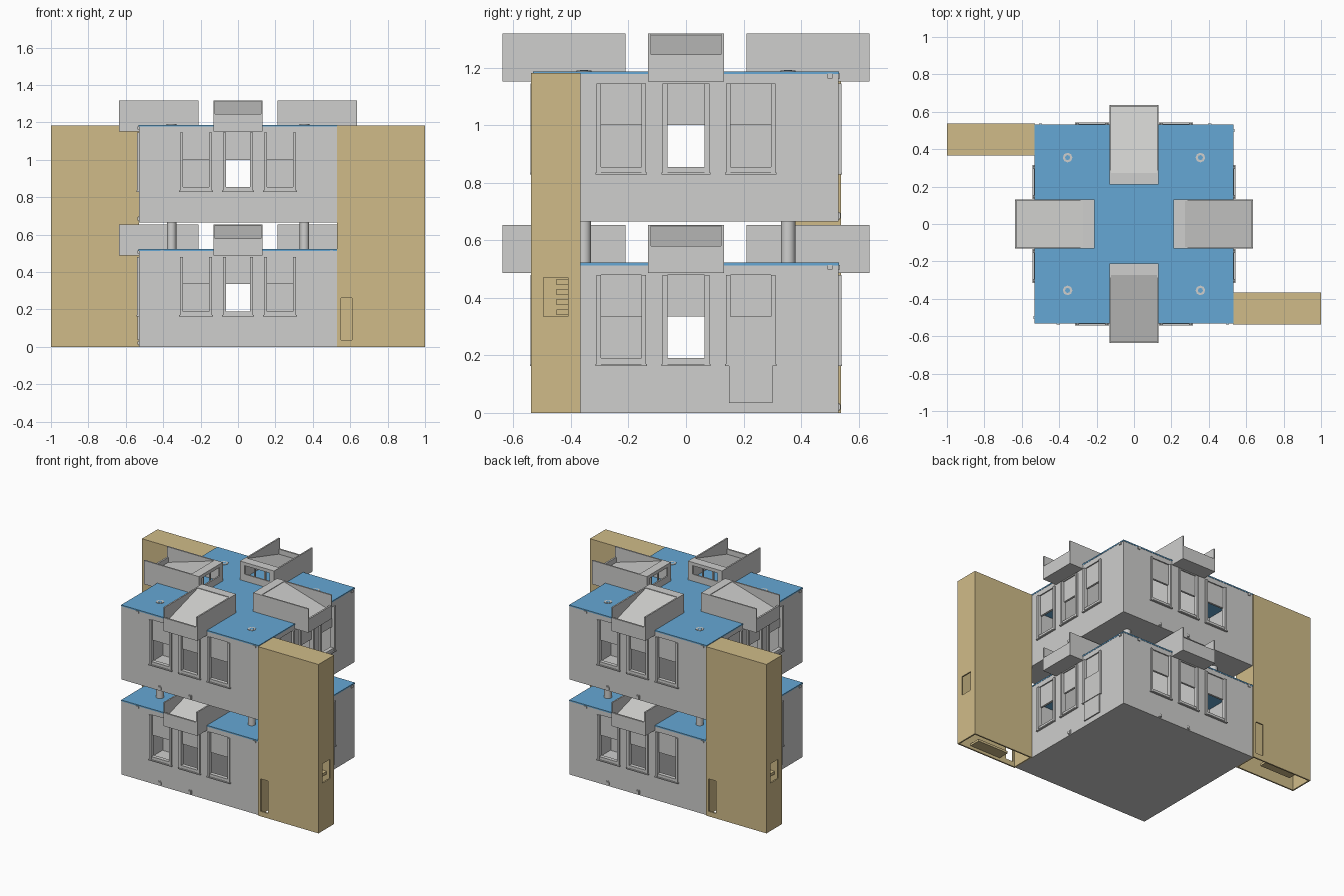
import bpy, bmesh, math
from mathutils import Matrix

cube = bpy.data.objects.get("Cube")
if cube:
    bpy.data.objects.remove(cube, do_unlink=True)


def material(name, rgb):
    m = bpy.data.materials.new(name)
    m.use_nodes = True
    m.diffuse_color = (*rgb, 1)
    m.node_tree.nodes["Principled BSDF"].inputs["Base Color"].default_value = (*rgb, 1)
    return m


GREY = material("light grey", (0.62, 0.62, 0.61))
BLUE = material("roof blue", (0.13, 0.39, 0.66))
TAN = material("sand tan", (0.63, 0.50, 0.25))


def spin(k):
    return Matrix.Rotation(k * math.pi / 2, 4, 'Z')


def box(bm, x, y, z, turn=0):
    """Box between (min, max) pairs, turned in quarter steps about z."""
    size = [b - a for a, b in (x, y, z)]
    mid = [(a + b) / 2 for a, b in (x, y, z)]
    mat = spin(turn) @ Matrix.Translation(mid) @ Matrix.Diagonal((*size, 1))
    bmesh.ops.create_cube(bm, size=1, matrix=mat)


def prism(bm, profile, x0, x1, turn=0):
    """Extrude a (y, z) profile along x."""
    face = bm.faces.new([bm.verts.new((x0, y, z)) for y, z in profile])
    out = bmesh.ops.extrude_face_region(bm, geom=[face])
    bmesh.ops.translate(bm, vec=(x1 - x0, 0, 0),
                        verts=[g for g in out["geom"] if isinstance(g, bmesh.types.BMVert)])
    verts = list(face.verts) + [g for g in out["geom"] if isinstance(g, bmesh.types.BMVert)]
    bmesh.ops.transform(bm, matrix=spin(turn), verts=list(set(verts)))


def finish(bm, name, mat):
    bmesh.ops.recalc_face_normals(bm, faces=bm.faces)
    mesh = bpy.data.meshes.new(name)
    bm.to_mesh(mesh)
    bm.free()
    mesh.materials.append(mat)
    ob = bpy.data.objects.new(name, mesh)
    bpy.context.collection.objects.link(ob)
    return ob


def carve(ob, bm):
    """Cut the boxes in bm out of ob and bake the result."""
    cutter = finish(bm, "cutter", GREY)
    cutter.hide_render = True
    mod = ob.modifiers.new("cut", 'BOOLEAN')
    mod.operation, mod.solver, mod.object = 'DIFFERENCE', 'EXACT', cutter
    mod.use_self = True
    graph = bpy.context.evaluated_depsgraph_get()
    mesh = bpy.data.meshes.new_from_object(ob.evaluated_get(graph))
    ob.modifiers.clear()
    ob.data = mesh
    bpy.data.objects.remove(cutter, do_unlink=True)


R = 0.53                       # half width of the block
WINDOWS = ((-0.225, 0.07), (0, 0.065), (0.225, 0.07))


def storey(z0, level):
    # hollow walls
    bm = bmesh.new()
    box(bm, (-R, R), (-R, R), (z0, z0 + 0.518))
    walls = finish(bm, level + "_walls", GREY)
    bm = bmesh.new()
    box(bm, (-0.508, 0.508), (-0.508, 0.508), (z0 + 0.015, z0 + 0.6))
    carve(walls, bm)

    # window recesses, then the open lower sashes
    for depth, top in ((0.522, 0.48), (0.48, 0.335)):
        bm = bmesh.new()
        for k in range(4):
            for c, w in WINDOWS:
                box(bm, (c - w, c + w), (-0.56, -depth), (z0 + 0.19, z0 + top), k)
        carve(walls, bm)

    # window jambs and sills
    bm = bmesh.new()
    for k in range(4):
        for c, w in WINDOWS:
            for s in (-1, 1):
                a, b = sorted((c + s * w, c + s * (w + 0.016)))
                box(bm, (a, b), (-0.54, -0.515), (z0 + 0.165, z0 + 0.48), k)
            box(bm, (c - w - 0.02, c + w + 0.02), (-0.543, -0.51), (z0 + 0.163, z0 + 0.17), k)
            box(bm, (c - w, c + w), (-0.535, -0.51), (z0 + 0.17, z0 + 0.19), k)
    finish(bm, level + "_window_trim", GREY)

    # inner partitions around the four corner rooms
    bm = bmesh.new()
    for k in range(4):
        box(bm, (0.10, 0.505), (-0.11, -0.10), (z0 + 0.015, z0 + 0.51), k)
        box(bm, (0.10, 0.11), (-0.505, -0.10), (z0 + 0.015, z0 + 0.51), k)
    finish(bm, level + "_partitions", GREY)

    # roof sheet
    bm = bmesh.new()
    box(bm, (-R - 0.002, R + 0.002), (-R - 0.002, R + 0.002), (z0 + 0.513, z0 + 0.522))
    finish(bm, level + "_roof", BLUE)

    # roof scoops: side cheeks, low outer lip, sloping lid, vented inner end
    bm = bmesh.new()
    lo, hi = z0 + 0.487, z0 + 0.653
    for k in range(4):
        for a, b in ((-0.132, -0.122), (0.122, 0.132)):
            box(bm, (a, b), (-0.637, -0.21), (lo, hi), k)
        inner = (-0.122, 0.122)
        box(bm, inner, (-0.637, -0.625), (lo, z0 + 0.58), k)
        box(bm, inner, (-0.625, -0.21), (lo, lo + 0.008), k)
        box(bm, inner, (-0.272, -0.21), (hi - 0.008, hi), k)
        prism(bm, [(-0.272, hi - 0.004), (-0.272, hi - 0.014),
                   (-0.625, z0 + 0.535), (-0.625, z0 + 0.545)], *inner, k)
        box(bm, inner, (-0.22, -0.21), (lo, z0 + 0.57), k)
        box(bm, inner, (-0.22, -0.21), (z0 + 0.63, hi - 0.008), k)
        for a in (-0.122, 0.097):
            box(bm, (a, a + 0.025), (-0.22, -0.21), (z0 + 0.57, z0 + 0.63), k)
        for a in (-0.045, 0.035):
            box(bm, (a, a + 0.01), (-0.25, -0.24), (z0 + 0.522, hi - 0.008), k)
    finish(bm, level + "_scoops", GREY)

    # small square outlets at the foot and under the eaves
    bm = bmesh.new()
    for k in range(4):
        for c in ((0, -0.23) if k % 2 == 0 else (0,)):
            for h, d in ((0.014, 0.533), (0.009, 0.537)):
                box(bm, (c - h, c + h), (-d, -0.52), (z0 + 0.02 - h, z0 + 0.02 + h), k)
        for c in ((-0.405, 0.5) if k % 2 == 0 else (0.5,)):
            box(bm, (c - 0.009, c + 0.009), (-0.536, -0.52), (z0 + 0.498, z0 + 0.514), k)
    finish(bm, level + "_outlets", GREY)


storey(0, "lower")
storey(0.665, "upper")

# entrance doors on both flanks
bm = bmesh.new()
for k in (1, 3):
    box(bm, (0.15, 0.30), (-0.538, -0.505), (0.035, 0.335), k)
finish(bm, "flank_doors", GREY)


def posts(name, z, radius, height, mat, sides=24):
    bm = bmesh.new()
    for sx in (-1, 1):
        for sy in (-1, 1):
            pos = Matrix.Translation((sx * 0.355, sy * 0.355, z + height / 2))
            bmesh.ops.create_cone(bm, cap_ends=True, segments=sides, radius1=radius,
                                  radius2=radius, depth=height, matrix=pos)
    ob = finish(bm, name, mat)
    for p in ob.data.polygons:
        p.use_smooth = abs(p.normal.z) < 0.5


# columns between storeys and the collars on the top roof
posts("columns", 0.515, 0.025, 0.155, GREY)
posts("roof_collars", 1.18, 0.026, 0.010, GREY, 8)
posts("collar_centres", 1.18, 0.014, 0.011, BLUE, 8)

# two hollow stair towers, open underneath, with a doorway and an end window
for k, name in ((0, "front_tower"), (2, "back_tower")):
    bm = bmesh.new()
    box(bm, (R, 1.0), (-0.538, -0.366), (0, 1.182), k)
    tower = finish(bm, name, TAN)
    bm = bmesh.new()
    box(bm, (R + 0.01, 0.99), (-0.528, -0.376), (-0.05, 1.17), k)
    carve(tower, bm)
    bm = bmesh.new()
    box(bm, (0.552, 0.61), (-0.6, -0.5), (0.035, 0.262), k)
    box(bm, (0.96, 1.05), (-0.495, -0.41), (0.335, 0.47), k)
    carve(tower, bm)

    # ledges inside the tower
    bm = bmesh.new()
    box(bm, (0.66, 0.90), (-0.528, -0.45), (0.02, 0.035), k)
    for i in range(4):
        box(bm, (0.90 - i * 0.05, 0.95 - i * 0.05), (-0.45, -0.376),
            (0.34 + i * 0.035, 0.36 + i * 0.035), k)
    finish(bm, name + "_steps", TAN)
